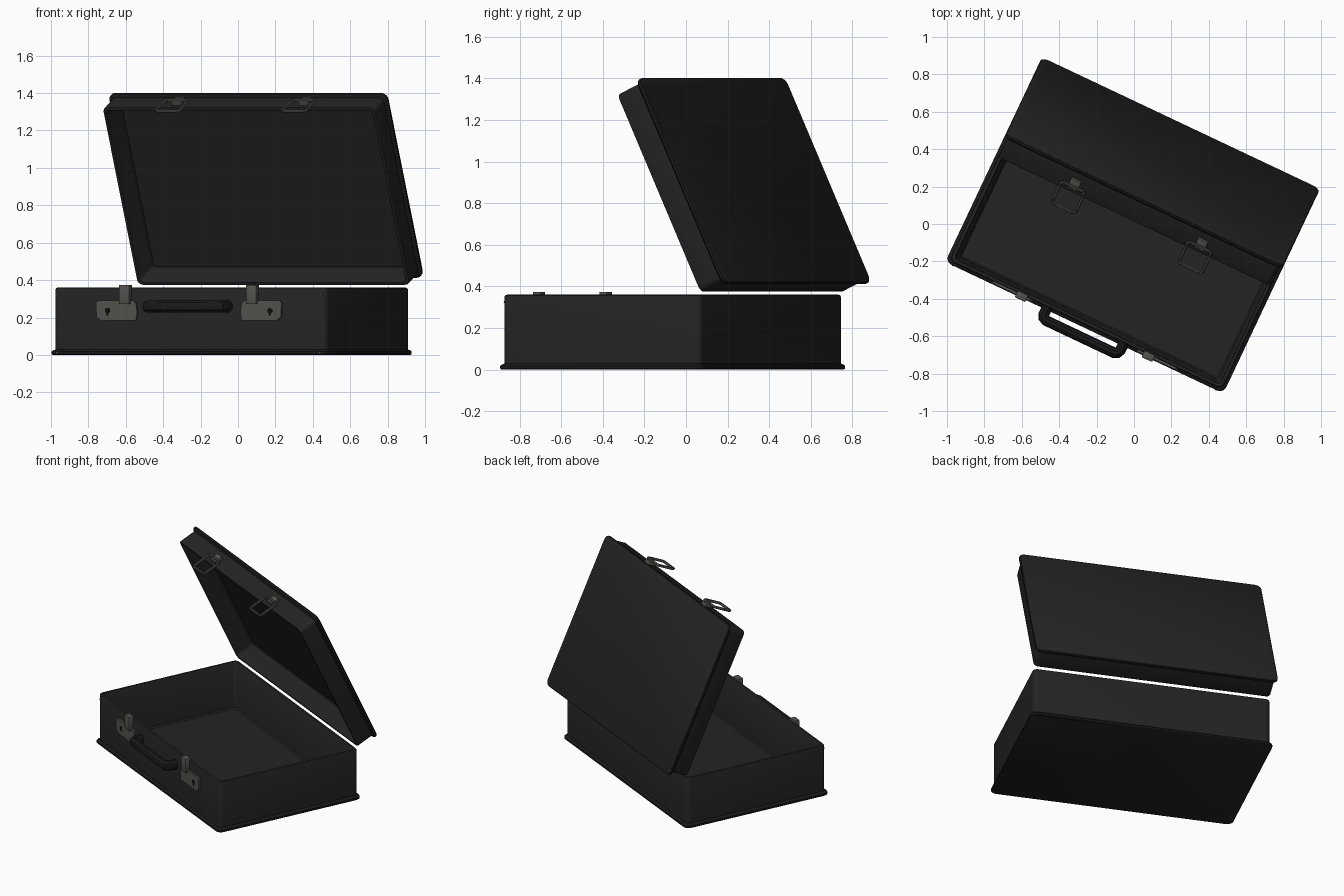
import bpy, bmesh, math
from mathutils import Matrix, Vector

if "Cube" in bpy.data.objects:
    bpy.data.objects.remove(bpy.data.objects["Cube"])

W, D, INSET = 1.645, 1.085, 0.017          # outer flange size, body inset
FRONT = -(D / 2 - INSET)                   # local y of front wall
ROOT = Matrix.Translation((-0.034, -0.064, 0)) @ Matrix.Rotation(math.radians(-25.3), 4, 'Z')
LID = ROOT @ Matrix.Translation((0, -FRONT, 0.371)) @ Matrix.Rotation(math.radians(-65), 4, 'X') \
    @ Matrix.Translation((0, FRONT, 0))


def mat(name, col):
    m = bpy.data.materials.new(name)
    m.diffuse_color = (*col, 1)
    m.use_nodes = True
    m.node_tree.nodes["Principled BSDF"].inputs["Base Color"].default_value = m.diffuse_color
    return m


LEATHER = mat("black_leather", (0.017, 0.017, 0.017))
TRIM = mat("dark_trim", (0.010, 0.010, 0.010))
METAL = mat("aged_metal", (0.090, 0.085, 0.076))
RING = mat("dull_metal", (0.066, 0.062, 0.055))
HOLE = mat("keyhole_black", (0.004, 0.004, 0.004))


def finish(bm, name, mats, matrix):
    bmesh.ops.recalc_face_normals(bm, faces=bm.faces)
    me = bpy.data.meshes.new(name)
    bm.to_mesh(me)
    bm.free()
    for m in mats:
        me.materials.append(m)
    ob = bpy.data.objects.new(name, me)
    bpy.context.collection.objects.link(ob)
    ob.matrix_world = matrix
    bpy.ops.object.select_all(action='DESELECT')
    ob.select_set(True)
    bpy.context.view_layer.objects.active = ob
    bpy.ops.object.shade_smooth_by_angle(angle=math.radians(35))
    return ob


def shell(name, profile, matrix, trim_test):
    """Tray: rounded rectangles lofted along (inset, z) profile, capped at both ends."""
    bm = bmesh.new()
    loops = []
    for inset, z in profile:
        r = max(0.038 - inset * 0.4, 0.012)
        a, b = W / 2 - inset - r, D / 2 - inset - r
        loop = []
        for k, (sx, sy) in enumerate(((1, 1), (-1, 1), (-1, -1), (1, -1))):
            for i in range(6):
                t = math.radians(90 * k + 18 * i)
                loop.append(bm.verts.new((sx * a + r * math.cos(t), sy * b + r * math.sin(t), z)))
        loops.append(loop)
    n = len(loops[0])
    for lo, hi in zip(loops, loops[1:]):
        for i in range(n):
            j = (i + 1) % n
            f = bm.faces.new((lo[i], lo[j], hi[j], hi[i]))
            f.material_index = int(trim_test(f.calc_center_median()))
    bm.faces.new(loops[0])
    bm.faces.new(loops[-1])
    return finish(bm, name, [LEATHER, TRIM], matrix)


def profile(h, floor, floor_inset):
    """Flange bead at z = 0, wall, rolled rim at h, sloped lining."""
    return [(0.006, 0), (0, 0.005), (0, 0.018), (0.005, 0.024), (0.012, 0.026), (INSET, 0.030),
            (INSET, h - 0.010), (INSET + 0.003, h - 0.003), (INSET + 0.010, h),
            (INSET + 0.018, h - 0.002), (INSET + 0.023, h - 0.010),
            (floor_inset - 0.008, floor + 0.01), (floor_inset, floor)]


def prism(name, pts, y0, y1, m, matrix, bevel=0.0):
    """Plate: outline in x-z extruded along y."""
    bm = bmesh.new()
    f = bm.faces.new([bm.verts.new((x, y0, z)) for x, z in pts])
    ext = bmesh.ops.extrude_face_region(bm, geom=[f])
    bmesh.ops.translate(bm, vec=(0, y1 - y0, 0),
                        verts=[v for v in ext['geom'] if isinstance(v, bmesh.types.BMVert)])
    if bevel:
        bmesh.ops.bevel(bm, geom=bm.edges[:], offset=bevel, segments=2, profile=0.5, affect='EDGES')
    return finish(bm, name, [m], matrix)


def rect(cx, z0, w, z1):
    return [(cx - w / 2, z0), (cx + w / 2, z0), (cx + w / 2, z1), (cx - w / 2, z1)]


def disc(name, c, r, depth, m, matrix, sides=16):
    bm = bmesh.new()
    bmesh.ops.create_cone(bm, cap_ends=True, segments=sides, radius1=r, radius2=r, depth=depth,
                          matrix=Matrix.Translation(c) @ Matrix.Rotation(math.pi / 2, 4, 'X'))
    return finish(bm, name, [m], matrix)


def tube(name, pts, r, m, matrix, cyclic=False):
    """Round tube along a path, converted to a mesh."""
    cu = bpy.data.curves.new(name, 'CURVE')
    cu.dimensions = '3D'
    cu.bevel_depth, cu.bevel_resolution, cu.use_fill_caps = r, 3, True
    sp = cu.splines.new('POLY')
    sp.points.add(len(pts) - 1)
    for p, co in zip(sp.points, pts):
        p.co = (*co, 1)
    sp.use_cyclic_u = cyclic
    tmp = bpy.data.objects.new(name + "_path", cu)
    bpy.context.collection.objects.link(tmp)
    bpy.context.view_layer.update()
    me = bpy.data.meshes.new_from_object(tmp.evaluated_get(bpy.context.evaluated_depsgraph_get()))
    bpy.data.objects.remove(tmp)
    bm = bmesh.new()
    bm.from_mesh(me)
    for f in bm.faces:
        f.material_index = 0
    return finish(bm, name, [m], matrix)


# Case base and lid (lid is the same tray turned over)
shell("case_base", profile(0.36, 0.03, 0.065), ROOT, lambda c: c.z < 0.029)
T = 0.152
shell("case_lid", [(i, T - z) for i, z in profile(T, 0.022, 0.07)], LID, lambda c: c.z > T - 0.029)

# Latches on the base, catches on the lid
for s, side in ((-1, "left"), (1, "right")):
    plate = [(0.312, 0.185), (0.520, 0.185), (0.546, 0.205), (0.548, 0.278), (0.535, 0.291),
             (0.330, 0.291), (0.312, 0.275), (0.306, 0.230)]
    prism(side + "_latch_plate", [(s * x, z) for x, z in plate], FRONT + 0.005, FRONT - 0.012, METAL, ROOT)
    prism(side + "_latch_hasp", rect(s * 0.375, 0.272, 0.062, 0.374), FRONT + 0.012, FRONT - 0.028,
          METAL, ROOT, 0.004)
    disc(side + "_keyhole", (s * 0.48, FRONT - 0.012, 0.237), 0.015, 0.004, HOLE, ROOT)
    prism(side + "_key_slot", rect(s * 0.48, 0.212, 0.014, 0.237), FRONT - 0.01, FRONT - 0.0135, HOLE, ROOT)
    # Lid catch: tab with a hanging wire loop
    prism(side + "_catch_tab", rect(s * 0.375, 0.025, 0.060, 0.085), FRONT + 0.005, FRONT - 0.022,
          METAL, LID, 0.004)
    y = FRONT - 0.022
    loop = [(0.059, 0.045), (0.069, 0.034), (0.069, -0.080), (0.058, -0.092)]
    path = [(s * 0.375 + x, y, z) for x, z in loop] + [(s * 0.375 - x, y, z) for x, z in reversed(loop)]
    tube(side + "_catch_loop", path, 0.0095, RING, LID, True)
    # Small corner rivets
    for z in (0.325, 0.013):
        disc(side + "_rivet", (s * (W / 2 - 0.045), FRONT - (0.017 if z < 0.1 else 0), z),
             0.005, 0.006, METAL, ROOT, 8)

# Carrying handle with chamfered corners
half = [(0.226, FRONT + 0.01), (0.226, FRONT - 0.045), (0.218, FRONT - 0.062), (0.200, FRONT - 0.070)]
path = [(-x, y, 0) for x, y in half] + [(x, y, 0) for x, y in reversed(half)]
tube("carry_handle", path, 0.029, TRIM, ROOT @ Matrix.Translation((0, 0, 0.26)) @ Matrix.Diagonal((1, 1, 1.2, 1)))
